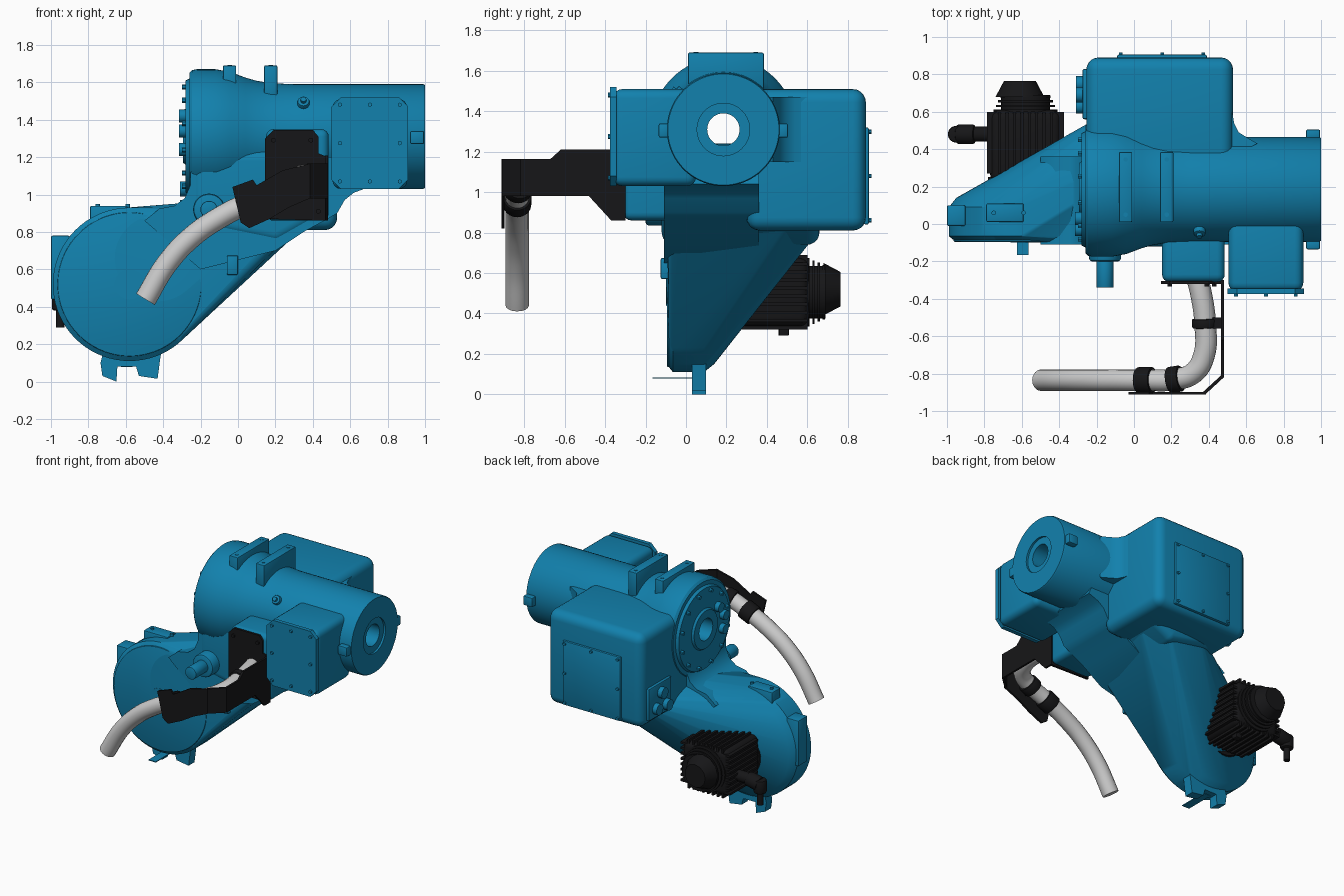
import bpy, bmesh, math
from mathutils import Vector, Matrix

if "Cube" in bpy.data.objects:
    bpy.data.objects.remove(bpy.data.objects["Cube"])


def material(name, col):
    m = bpy.data.materials.new(name)
    m.diffuse_color = (*col, 1)
    m.use_nodes = True
    m.node_tree.nodes["Principled BSDF"].inputs["Base Color"].default_value = m.diffuse_color
    return m


BLUE = material("blue_paint", (0.006, 0.22, 0.42))
BLACK = material("black", (0.008, 0.008, 0.009))


def finish(name, bm, mat, bevel=0, segs=4):
    bmesh.ops.recalc_face_normals(bm, faces=bm.faces)
    if bevel:
        edges = [e for e in bm.edges if len(e.link_faces) == 2 and e.calc_face_angle() > 0.7]
        bmesh.ops.bevel(bm, geom=edges, offset=bevel, segments=segs, profile=0.5, affect='EDGES')
    for f in bm.faces:
        f.smooth = True
    for e in bm.edges:
        e.smooth = len(e.link_faces) == 2 and e.calc_face_angle() < 0.55
    me = bpy.data.meshes.new(name)
    bm.to_mesh(me)
    bm.free()
    ob = bpy.data.objects.new(name, me)
    bpy.context.collection.objects.link(ob)
    if mat:
        me.materials.append(mat)
    return ob


def box(name, lo, hi, mat=BLUE, bevel=0, segs=4):
    bm = bmesh.new()
    lo, hi = Vector(lo), Vector(hi)
    m = Matrix.Translation((lo + hi) / 2) @ Matrix.Diagonal((*(hi - lo), 1))
    bmesh.ops.create_cube(bm, size=1, matrix=m)
    return finish(name, bm, mat, bevel, segs)


def cyl(name, p0, p1, r, mat=BLUE, r2=None, n=24, bevel=0):
    bm = bmesh.new()
    p0, p1 = Vector(p0), Vector(p1)
    d = p1 - p0
    m = Matrix.Translation((p0 + p1) / 2) @ d.to_track_quat('Z', 'Y').to_matrix().to_4x4()
    bmesh.ops.create_cone(bm, cap_ends=True, segments=n, radius1=r, radius2=r if r2 is None else r2,
                          depth=d.length, matrix=m)
    return finish(name, bm, mat, bevel, 2)


def prism(name, pts, axis, lo, hi, mat=BLUE, bevel=0):
    place = {'x': lambda u, v, a: (a, u, v), 'y': lambda u, v, a: (u, a, v), 'z': lambda u, v, a: (u, v, a)}[axis]
    bm = bmesh.new()
    a, b = ([bm.verts.new(place(u, v, k)) for u, v in pts] for k in (lo, hi))
    bm.faces.new(a)
    bm.faces.new(b)
    for i in range(len(pts)):
        j = (i + 1) % len(pts)
        bm.faces.new((a[i], a[j], b[j], b[i]))
    return finish(name, bm, mat, bevel)


def revolve_x(name, prof, cy, cz, mat=BLUE, n=72):
    bm = bmesh.new()
    ang = [2 * math.pi * i / n for i in range(n)]
    rings = [[bm.verts.new((x, cy + r * math.cos(t), cz + r * math.sin(t))) for t in ang] for x, r in prof]
    for k in range(len(rings)):
        a, b = rings[k], rings[(k + 1) % len(rings)]
        for i in range(n):
            j = (i + 1) % n
            bm.faces.new((a[i], a[j], b[j], b[i]))
    return finish(name, bm, mat)


def hull(name, discs, balls, mat=BLUE):
    # discs: (x, y, z, radius) facing y; balls: same, rounding the corners
    bm = bmesh.new()
    for x, y, z, r in discs:
        for i in range(72):
            t = 2 * math.pi * i / 72
            bm.verts.new((x + r * math.cos(t), y, z + r * math.sin(t)))
    for x, y, z, r in balls:
        bmesh.ops.create_icosphere(bm, subdivisions=3, radius=r, matrix=Matrix.Translation((x, y, z)))
    bmesh.ops.delete(bm, geom=list(bm.faces) + list(bm.edges), context='EDGES_FACES')
    bmesh.ops.convex_hull(bm, input=list(bm.verts))
    bmesh.ops.delete(bm, geom=[v for v in bm.verts if not v.link_faces], context='VERTS')
    return finish(name, bm, mat)


CY, CZ = 0.185, 1.31      # axis of the main tube
DX, DZ = -0.58, 0.52      # axis of the drum

# main tube with the bored wrist and the wider rear bell
revolve_x("main_tube", [(-0.295, .08), (-0.295, .14), (-0.28, .15), (-0.28, .30), (-0.26, .31), (-0.26, .34),
                        (-0.245, .355), (-0.22, .36), (-0.12, .36), (-0.04, .345), (0.04, .315), (0.1, .298),
                        (0.18, .285), (0.3, .28), (0.99, .28), (1.0, .275), (1.0, .13), (0.985, .13),
                        (0.985, .08)], CY, CZ)
for s, y in (("front", -0.115), ("back", 0.475)):
    box("end_lug_" + s, (0.92, y - .02, 1.27), (0.995, y + .03, 1.34), BLUE, .008, 2)
# rear flange bolts and connectors
for i in range(12):
    t = 2 * math.pi * (i + .5) / 12
    y, z = CY + .275 * math.cos(t), CZ + .275 * math.sin(t)
    cyl("flange_bolt", (-0.27, y, z), (-0.30, y, z), .014, n=6)
for y, z in ((0.03, 1.42), (-0.03, 1.34), (-0.02, 1.24)):
    cyl("rear_connector", (-0.27, y, z), (-0.315, y, z), .035)

# back gearbox with cover
box("back_box", (-0.255, 0.3, 0.81), (0.53, 0.89, 1.51), BLUE, .065, 5)
box("back_cover", (-0.09, 0.88, 0.84), (0.39, 0.905, 1.32), BLUE, .008, 2)
prism("box_tube_fillet", [(0.5, 0.35), (0.66, 0.43), (0.6, 0.465), (0.56, 0.49), (0.535, 0.54), (0.525, 0.6), (0.5, 0.6)],
      'z', 1.15, 1.47)
for x in (-0.07, 0.15, 0.37):
    for z in (0.86, 1.08, 1.30):
        if (x, z) != (0.15, 1.08):
            cyl("back_cover_bolt", (x, .9, z), (x, .918, z), .011, n=6)
box("side_plate", (-0.275, 0.56, 0.86), (-0.24, 0.83, 1.1), BLUE, .01, 2)
for y, z in ((0.63, 0.92), (0.75, 0.93), (0.69, 1.03)):
    cyl("side_connector", (-0.27, y, z), (-0.31, y, z), .04)

# front gearbox with cover
box("front_box", (0.505, -0.36, 1.03), (0.905, 0.05, 1.51), BLUE, .045)
c = .05
prism("front_cover", [(.5 + c, 1.03), (.91 - c, 1.03), (.91, 1.03 + c), (.91, 1.52 - c), (.91 - c, 1.52),
                      (.5 + c, 1.52), (.5, 1.52 - c), (.5, 1.03 + c)], 'y', -0.375, -0.345)
for x in (0.545, 0.705, 0.865):
    for z in (1.07, 1.275, 1.48):
        if (x, z) != (0.705, 1.275):
            cyl("front_cover_bolt", (x, -.37, z), (x, -.387, z), .012, n=6)

# cable entry box
box("cable_box", (0.15, -0.31, 0.86), (0.485, 0.05, 1.35), BLUE, .04)
cyl("lifting_eye", (0.35, 0.0, 1.46), (0.35, -0.055, 1.5), .032, bevel=.006)
cyl("lifting_eye_hub", (0.35, -0.03, 1.48), (0.35, -0.07, 1.51), .015)

# top rails
for x in (-0.045, 0.175):
    box("top_rail", (x - .035, 0.01, 1.5), (x + .035, 0.385, 1.69), BLUE, .006, 2)
    for y in (0.05, 0.345):
        cyl("rail_hole_rim", (x, y, 1.68), (x, y, 1.693), .012, n=16)

# neck and tapering lower arm
prism("neck", [(-0.5, 0.86), (-0.42, 0.925), (-0.34, 0.94), (-0.285, 0.98), (-0.255, 1.05), (-0.25, 1.2),
               (0.64, 1.2), (0.7, 1.04), (0.62, 1.01), (0.57, 0.97), (0.53, 0.9), (0.48, 0.87),
               (0.35, 0.8), (0.2, 0.7), (-0.2, 0.6)], 'y', -0.11, 0.36)
hull("shoulder", [], [(x, y, z, .06) for x, z in ((-0.19, 0.88), (-0.19, 1.18), (0.43, 0.93), (0.43, 1.18), (0.2, 0.8))
                      for y in (-0.06, 0.6 if z < 1 else 0.4)])
hull("lower_arm", [(DX, -0.085, DZ, .385), (DX, -0.065, DZ, .41), (DX, 0.09, DZ, .41), (DX, 0.14, DZ, .37)],
     [(0.2, -0.03, 0.79, .06), (0.2, 0.6, 0.83, .06), (-0.05, 0.58, 0.86, .06),
      (-0.2, 0.4, 0.88, .06), (-0.2, -0.05, 0.87, .06), (0.4, 0.55, 0.95, .06)])

# drum cover, hub and lugs
cyl("drum_cover", (DX, -0.06, DZ), (DX, -0.095, DZ), .385, n=72, bevel=.006)
cyl("drum_hub", (DX, -0.09, DZ), (DX, -0.1, DZ), .08, n=40)
box("side_lug", (-1.0, -0.01, 0.44), (-0.9, 0.1, 0.78), BLUE, .008, 2)
box("top_lug", (-0.79, 0.01, 0.8), (-0.59, 0.11, 0.94), BLUE, .008, 2)
for x in (-0.77, -0.61):
    cyl("top_lug_bolt", (x + .02, .06, .93), (x + .02, .06, .95), .012, n=12)
for pts in ([(-0.71, 0.2), (-0.735, 0.1), (-0.725, 0.03), (-0.65, 0.0), (-0.645, 0.08), (-0.6, 0.2)],
            [(-0.58, 0.2), (-0.545, 0.08), (-0.53, 0.03), (-0.43, 0.015), (-0.415, 0.13), (-0.4, 0.2)]):
    prism("foot", pts, 'y', 0.03, 0.1)
box("foot_bridge", (-0.7, 0.03, 0.08), (-0.45, 0.1, 0.2))
box("foot_tab", (-0.625, -0.165, 0.077), (-0.565, 0.06, 0.083))
box("arm_bracket", (-0.06, -0.125, 0.57), (0.0, -0.06, 0.675), BLUE, .008, 2)
cyl("pin_boss", (-0.155, 0.0, 0.92), (-0.155, -0.2, 0.92), .085, n=32, bevel=.015)
cyl("pin", (-0.155, -0.18, 0.92), (-0.155, -0.34, 0.92), .046, n=32, bevel=.006)

# drive motor on the back of the drum
MZ = 0.505
cyl("motor_flange", (DX, 0.1, MZ), (DX, 0.25, MZ), .2, BLACK, n=32)
box("motor_body", (-0.77, 0.22, MZ - .17), (-0.39, 0.61, MZ + .17), BLACK, .05)
for i in range(8):
    d = -.14 + .04 * i
    box("motor_fin_side", (-0.785, 0.27, MZ + d - .008), (-0.375, 0.6, MZ + d + .008), BLACK)
    box("motor_fin_top", (DX + d - .008, 0.27, MZ - .185), (DX + d + .008, 0.6, MZ + .185), BLACK)
for i in range(4):
    cyl("motor_end_ring", (DX, .6 + .025 * i, MZ), (DX, .612 + .025 * i, MZ), .17 - .012 * i, BLACK, n=32)
cyl("motor_end", (DX, 0.58, MZ), (DX, 0.69, MZ), .13, BLACK, n=32)
cyl("motor_cap", (-0.61, 0.68, 0.52), (-0.61, 0.765, 0.52), .13, BLACK, .085, n=12)
box("motor_terminal", (-0.53, 0.46, 0.29), (-0.48, 0.51, 0.36), BLACK, .006, 2)
cyl("plug_stub", (-0.76, 0.48, 0.46), (-0.86, 0.48, 0.46), .04, BLACK)
cyl("plug_body", (-0.85, 0.48, 0.46), (-0.95, 0.48, 0.44), .052, BLACK, bevel=.012)
cyl("plug_elbow", (-0.95, 0.48, 0.48), (-0.95, 0.48, 0.38), .045, BLACK, bevel=.012)
cyl("plug_end", (-0.95, 0.48, 0.39), (-0.95, 0.48, 0.29), .022, BLACK)

# cable bracket: mounting plate, arm, angled corner and front plate
prism("mount_plate", [(0.145, 0.87), (0.48, 0.86), (0.48, 1.2), (0.43, 1.22), (0.43, 1.31), (0.4, 1.345),
                      (0.19, 1.345), (0.145, 1.3)], 'y', -0.322, -0.305, BLACK)
for x, z in ((0.19, 1.29), (0.39, 1.29), (0.19, 0.91), (0.43, 0.91)):
    cyl("mount_bolt", (x, -.32, z), (x, -.333, z), .014, BLACK, n=6)
prism("bracket_arm", [(-0.3, 0.86), (-0.37, 0.86), (-0.48, 0.98), (-0.82, 0.98), (-0.82, 1.165), (-0.67, 1.165),
                      (-0.62, 1.21), (-0.3, 1.21)], 'x', 0.465, 0.48, BLACK)
prism("bracket_corner", [(0.48, -0.82), (0.38, -0.912), (0.37, -0.897), (0.465, -0.81)], 'z', 0.98, 1.165, BLACK)
prism("bracket_front", [(-0.03, 1.04), (0.08, 1.08), (0.1, 1.05), (0.24, 1.13), (0.385, 1.165), (0.385, 0.98),
                        (0.27, 0.93), (0.17, 0.87), (0.06, 0.82), (0.015, 0.85)], 'y', -0.912, -0.897, BLACK)

# cable hose
path = [(0.33, -0.26, 1.1), (0.36, -0.38, 1.1), (0.38, -0.53, 1.09), (0.375, -0.7, 1.075), (0.32, -0.795, 1.055),
        (0.22, -0.83, 1.02), (0.06, -0.835, 0.955), (-0.1, -0.835, 0.875), (-0.25, -0.835, 0.77),
        (-0.38, -0.835, 0.63), (-0.495, -0.835, 0.44)]
cu = bpy.data.curves.new("cable_hose", 'CURVE')
cu.dimensions = '3D'
cu.bevel_depth = .058
cu.bevel_resolution = 6
cu.use_fill_caps = True
sp = cu.splines.new('BEZIER')
sp.bezier_points.add(len(path) - 1)
for p, co in zip(sp.bezier_points, path):
    p.co = co
    p.handle_left_type = p.handle_right_type = 'AUTO'
bpy.context.collection.objects.link(bpy.data.objects.new("cable_hose", cu))

# hose clamps
for k, w in ((2, .025), (5, .035), (6, .045)):
    d = (Vector(path[k + 1]) - Vector(path[k - 1])).normalized() * w
    m = Vector(path[k])
    cyl("hose_clamp", m - d, m + d, .07, BLACK, n=32, bevel=.008)
box("clamp_foot", (0.42, -0.56, 1.04), (0.48, -0.5, 1.14), BLACK)
